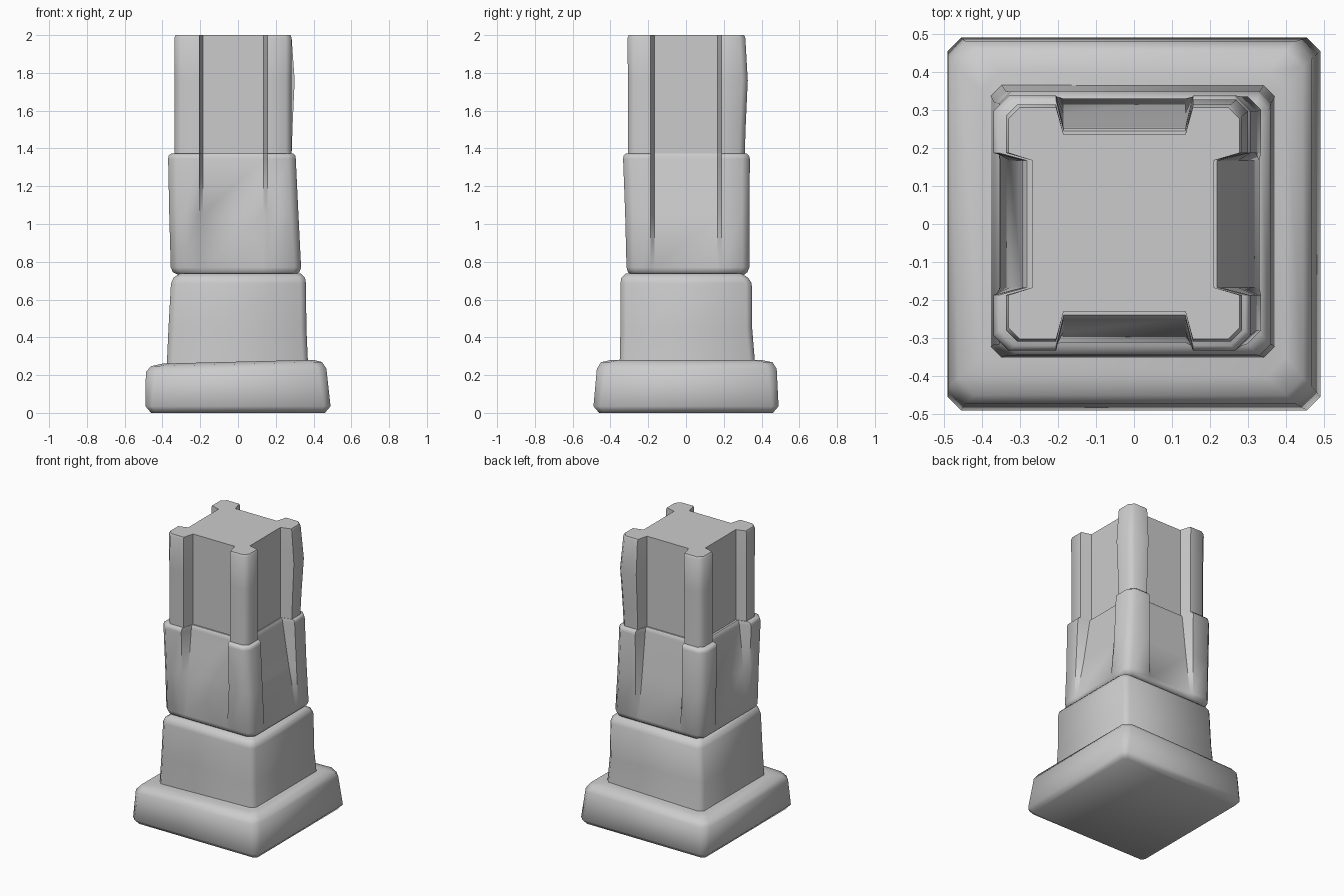
import bpy, bmesh
from math import radians

if "Cube" in bpy.data.objects:
    bpy.data.objects.remove(bpy.data.objects["Cube"])


def plain_ring(z, x0, x1, y0, y1, c, tilt=0.0):
    """Rectangle with cut corners, counter-clockwise; tilt raises the right side."""
    pts = [(x0 + c, y0), (x1 - c, y0), (x1, y0 + c), (x1, y1 - c),
           (x1 - c, y1), (x0 + c, y1), (x0, y1 - c), (x0, y0 + c)]
    return [(x, y, z + tilt * x) for x, y in pts]


def notched_ring(z, x0, x1, y0, y1, c, left, right, front, back, push=0.0):
    """Rectangle with a tapered recess in each side; push bulges the back right post."""
    nx0, nx1, ny, t = -0.205, 0.155, 0.187, 0.02
    p = push
    pts = [
        (x0 + c, y0), (nx0, y0), (nx0 + t, front), (nx1 - t, front), (nx1, y0), (x1 - c, y0),
        (x1, y0 + c), (x1, -ny), (right, -ny + t), (right, ny - t), (x1 + p, ny), (x1 + p, y1 - c + p),
        (x1 - c + p, y1 + p), (nx1, y1 + p), (nx1 - t, back), (nx0 + t, back), (nx0, y1), (x0 + c, y1),
        (x0, y1 - c), (x0, ny), (left, ny - t), (left, -ny + t), (x0, -ny), (x0, y0 + c)]
    return [(x, y, z) for x, y in pts]


def loft(name, rings):
    """Skin a stack of matching rings and cap both ends."""
    bm = bmesh.new()
    loops = [[bm.verts.new(p) for p in ring] for ring in rings]
    n = len(loops[0])
    for a, b in zip(loops, loops[1:]):
        for i in range(n):
            j = (i + 1) % n
            bm.faces.new((a[i], a[j], b[j], b[i]))
    bm.faces.new(loops[0][::-1])
    bm.faces.new(loops[-1])
    bmesh.ops.recalc_face_normals(bm, faces=bm.faces)
    mesh = bpy.data.meshes.new(name)
    bm.to_mesh(mesh)
    bm.free()
    obj = bpy.data.objects.new(name, mesh)
    bpy.context.collection.objects.link(obj)
    bpy.ops.object.select_all(action='DESELECT')
    obj.select_set(True)
    bpy.context.view_layer.objects.active = obj
    bpy.ops.object.shade_smooth_by_angle(angle=radians(50))
    return obj


# Wide worn plinth
loft("plinth", [
    plain_ring(0.0, -0.46, 0.46, -0.46, 0.46, 0.02),
    plain_ring(0.035, -0.49, 0.49, -0.49, 0.49, 0.035),
    plain_ring(0.225, -0.488, 0.468, -0.472, 0.48, 0.045, 0.02),
    plain_ring(0.258, -0.462, 0.445, -0.45, 0.458, 0.045, 0.025),
    plain_ring(0.271, -0.40, 0.40, -0.40, 0.40, 0.05, 0.025)])

# Tapered lower block
loft("lower_block", [
    plain_ring(0.23, -0.378, 0.372, -0.352, 0.368, 0.028),
    plain_ring(0.45, -0.368, 0.362, -0.347, 0.35, 0.03),
    plain_ring(0.685, -0.355, 0.36, -0.347, 0.348, 0.03),
    plain_ring(0.715, -0.342, 0.355, -0.343, 0.33, 0.03),
    plain_ring(0.737, -0.31, 0.333, -0.32, 0.295, 0.03)])

# Middle block whose sides slope into recesses toward the top
loft("middle_block", [
    notched_ring(0.733, -0.32, 0.305, -0.292, 0.31, 0.03, -0.32, 0.305, -0.292, 0.31),
    notched_ring(0.745, -0.345, 0.325, -0.307, 0.325, 0.035, -0.345, 0.325, -0.307, 0.325),
    notched_ring(0.77, -0.356, 0.334, -0.315, 0.335, 0.035, -0.352, 0.33, -0.312, 0.33),
    notched_ring(1.05, -0.364, 0.320, -0.322, 0.336, 0.04, -0.327, 0.275, -0.284, 0.291),
    notched_ring(1.345, -0.37, 0.306, -0.333, 0.338, 0.04, -0.294, 0.227, -0.25, 0.255),
    notched_ring(1.362, -0.367, 0.304, -0.33, 0.334, 0.04, -0.29, 0.224, -0.247, 0.252),
    notched_ring(1.372, -0.355, 0.293, -0.32, 0.324, 0.04, -0.282, 0.218, -0.24, 0.245)])

# Upper shaft with four corner posts
recess = (-0.267, 0.21, -0.23, 0.235)
loft("upper_shaft", [
    notched_ring(1.34, -0.335, 0.283, -0.308, 0.31, 0.03, *recess),
    notched_ring(1.52, -0.335, 0.283, -0.308, 0.31, 0.03, *recess, push=0.006),
    notched_ring(1.76, -0.335, 0.283, -0.308, 0.31, 0.03, *recess, push=0.017),
    notched_ring(1.985, -0.337, 0.284, -0.309, 0.314, 0.03, *recess),
    notched_ring(2.0, -0.33, 0.278, -0.303, 0.307, 0.03, *recess)])
